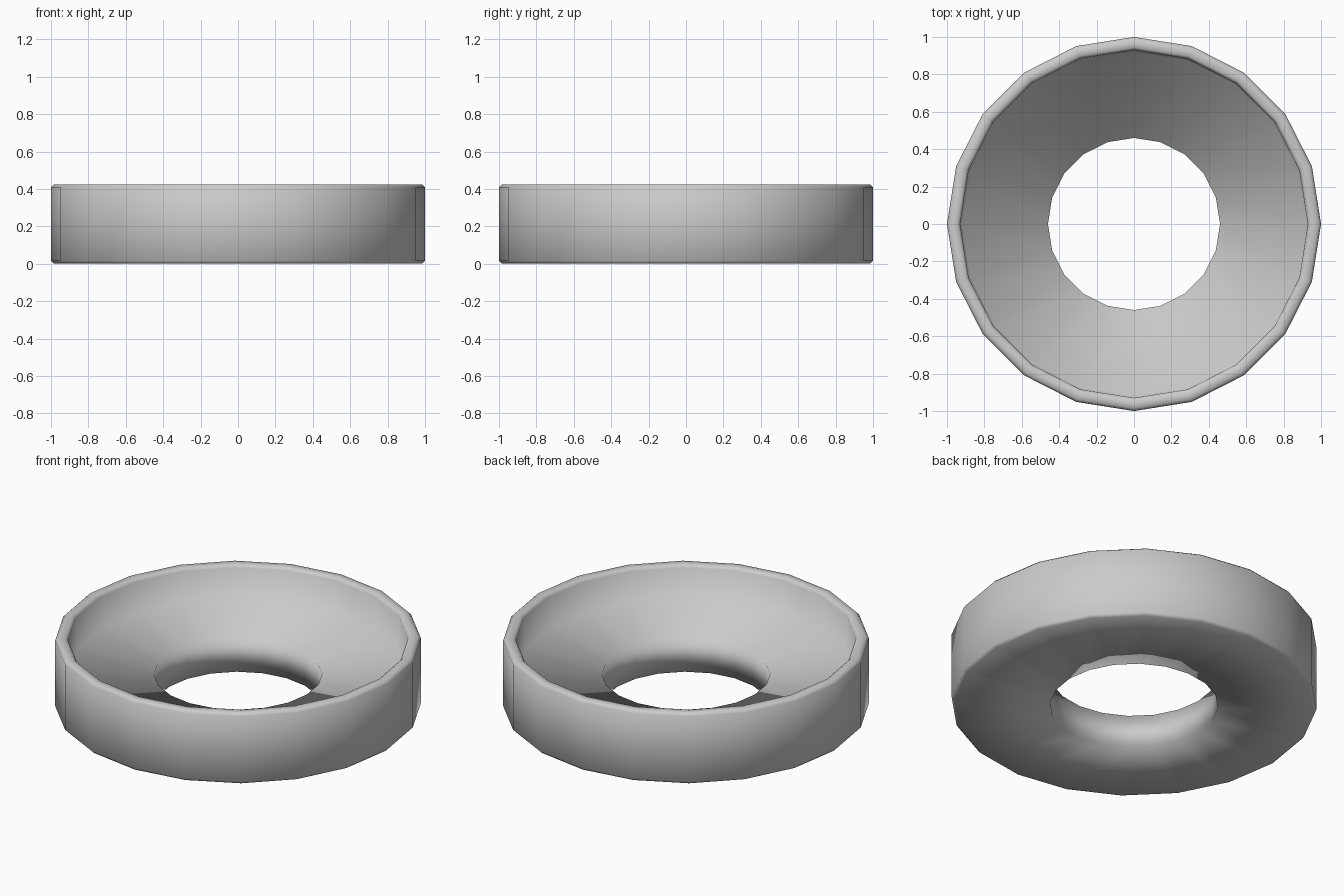
import bpy, bmesh, math

if "Cube" in bpy.data.objects:
    bpy.data.objects.remove(bpy.data.objects["Cube"])

SIDES = 20


def lathe(name, profile):
    """Revolve a closed (radius, z) profile around the z axis."""
    bm = bmesh.new()
    rings = []
    for i in range(SIDES):
        a = 2 * math.pi * i / SIDES
        rings.append([bm.verts.new((r * math.cos(a), r * math.sin(a), z)) for r, z in profile])
    n = len(profile)
    for i in range(SIDES):
        a, b = rings[i], rings[(i + 1) % SIDES]
        for j in range(n):
            k = (j + 1) % n
            bm.faces.new((a[j], b[j], b[k], a[k]))
    bmesh.ops.recalc_face_normals(bm, faces=bm.faces)
    for f in bm.faces:
        f.smooth = True
    mesh = bpy.data.meshes.new(name)
    bm.to_mesh(mesh)
    bm.free()
    obj = bpy.data.objects.new(name, mesh)
    bpy.context.collection.objects.link(obj)
    return obj


# Raised-rim ring: outer wall, softened rim, inner wall, dished floor, centre hole
lathe("rimmed_ring", [
    (0.985, 0.0), (1.0, 0.015),                              # bottom edge
    (1.0, 0.41), (0.985, 0.425), (0.945, 0.425), (0.93, 0.41),  # rim
    (0.92, 0.225),                                           # inner wall foot
    (0.46, 0.2), (0.46, 0.0),                                # floor and hole
])
